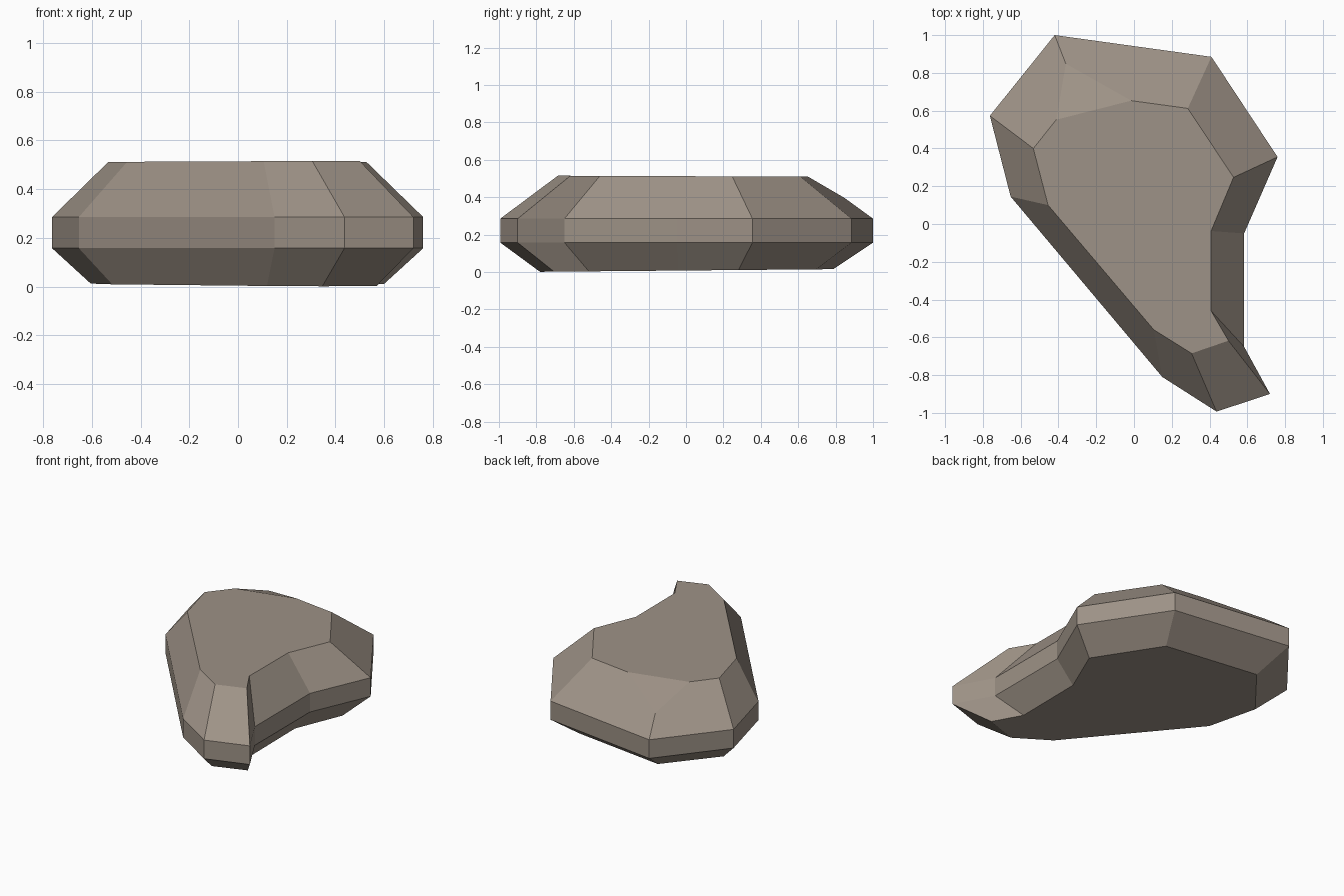
import bpy, bmesh
from mathutils import Vector

if "Cube" in bpy.data.objects:
    bpy.data.objects.remove(bpy.data.objects["Cube"])

# Outline at the widest band, and the matching inset rim of the flat top
outline = [(-.42, 1), (.41, .885), (.76, .355), (.583, -.05), (.583, -.65),
           (.72, -.90), (.437, -.993), (.15, -.81), (-.653, .145), (-.763, .573)]
rim = [(-.30, .692), (.285, .612), (.527, .247), (.408, -.037), (.408, -.46),
       (.50, -.618), (.305, -.685), (.105, -.56), (-.455, .10), (-.533, .40)]
base = [tuple(a + .69 * (b - a) for a, b in zip(p, q)) for p, q in zip(outline, rim)]

bm = bmesh.new()


def ring(points, z, tilt=0.0):
    return [bm.verts.new((x, y, z + tilt * y)) for x, y in points]


# Stack of rings: base, lower band edge, upper band edge, top rim
rings = [ring(base, .008, .009), ring(outline, .157), ring(outline, .285),
         ring(rim, .512, -.004)]
n = len(outline)
for lo, hi in zip(rings, rings[1:]):
    for i in range(n):
        j = (i + 1) % n
        bm.faces.new((lo[i], lo[j], hi[j], hi[i]))
bm.faces.new(rings[0])
bm.faces.new(rings[-1])

# Chipped back-left corner of the top
a, b, c = Vector((-.41, .552, .51)), Vector((0, .655, .51)), Vector((-.358, .845, .397))
normal = (b - a).cross(c - a)
if normal.z < 0:
    normal.negate()
cut = bmesh.ops.bisect_plane(bm, geom=bm.verts[:] + bm.edges[:] + bm.faces[:],
                             plane_co=a, plane_no=normal.normalized(), clear_outer=True)
edges = [e for e in cut["geom_cut"] if isinstance(e, bmesh.types.BMEdge)]
bmesh.ops.holes_fill(bm, edges=edges, sides=0)
bmesh.ops.recalc_face_normals(bm, faces=bm.faces[:])

mesh = bpy.data.meshes.new("flat_rock")
bm.to_mesh(mesh)
bm.free()
rock = bpy.data.objects.new("flat_rock", mesh)
bpy.context.collection.objects.link(rock)

# Warm grey stone
stone = bpy.data.materials.new("warm_grey_stone")
stone.diffuse_color = (.34, .288, .24, 1)
stone.use_nodes = True
stone.node_tree.nodes["Principled BSDF"].inputs["Base Color"].default_value = stone.diffuse_color
mesh.materials.append(stone)
